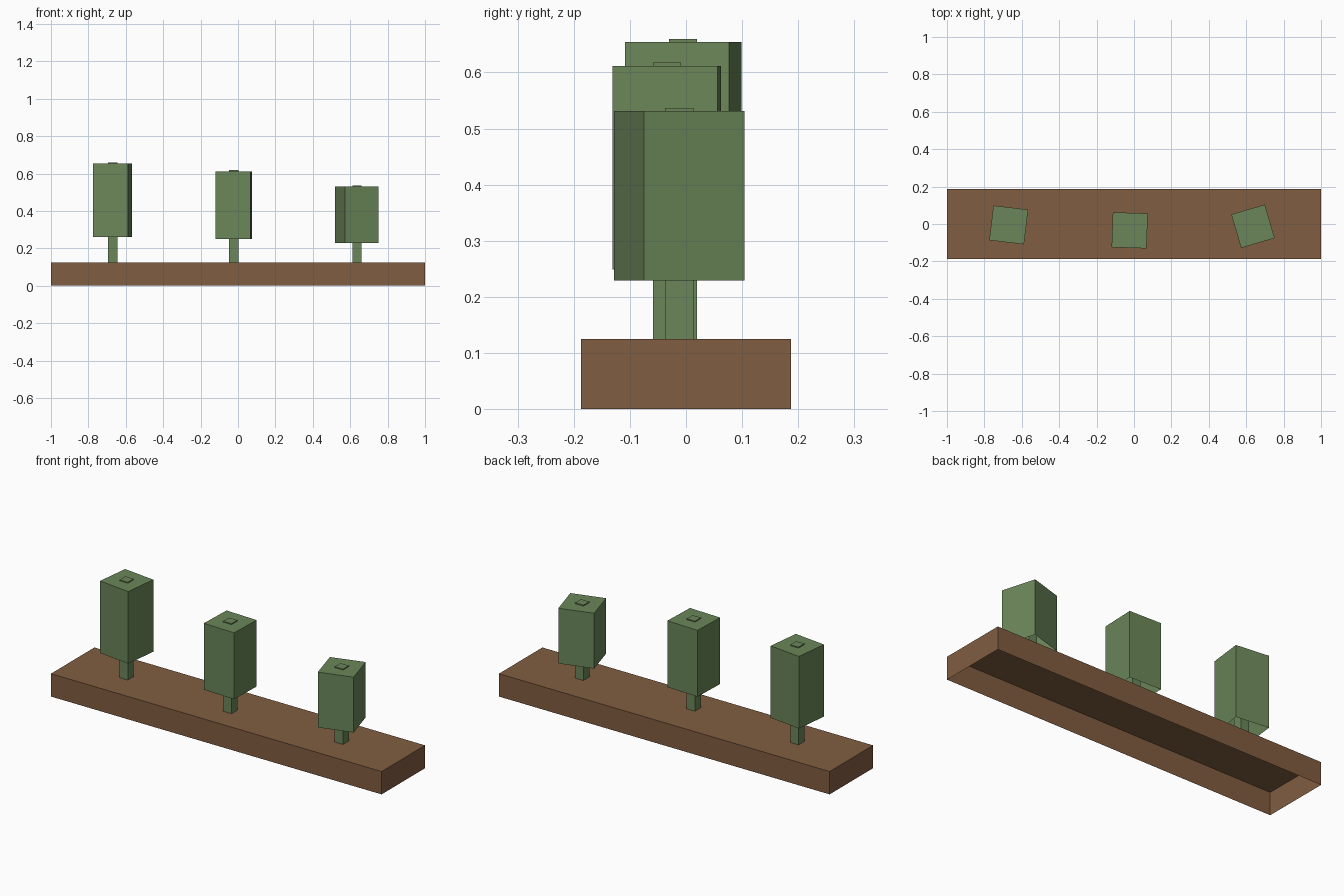
import bpy
import bmesh
from math import radians
from mathutils import Matrix

cube = bpy.data.objects.get("Cube")
if cube:
    bpy.data.objects.remove(cube, do_unlink=True)


def make_material(name, rgb):
    mat = bpy.data.materials.new(name)
    mat.use_nodes = True
    mat.diffuse_color = (*rgb, 1)
    mat.node_tree.nodes["Principled BSDF"].inputs["Base Color"].default_value = (*rgb, 1)
    return mat


def open_box(name, mat, centre, size, bottom, top, turn=0):
    """Box with sides and a top, but no underside."""
    bm = bmesh.new()
    bmesh.ops.create_cube(bm, size=1)
    below = [f for f in bm.faces if f.normal.z < -0.5]
    bmesh.ops.delete(bm, geom=below, context="FACES_ONLY")
    bm.transform(Matrix.Diagonal((*size, top - bottom, 1)))
    mesh = bpy.data.meshes.new(name)
    bm.to_mesh(mesh)
    bm.free()
    mesh.materials.append(mat)
    obj = bpy.data.objects.new(name, mesh)
    obj.location = (*centre, (bottom + top) / 2)
    obj.rotation_euler.z = radians(turn)
    bpy.context.collection.objects.link(obj)
    return obj


soil = make_material("soil brown", (0.22, 0.11, 0.053))
leaf = make_material("leaf green", (0.145, 0.24, 0.1))

# Hollow planter bed
BED_TOP = 0.125
open_box("planter_bed", soil, (0, 0), (2, 0.375), 0, BED_TOP)

# Bushes: name, centre, crown bottom, crown top, crown turn
bushes = [
    ("tall", (-0.67, -0.005), 0.26, 0.654, -6.8),
    ("middle", (-0.023, -0.034), 0.249, 0.612, -2),
    ("short", (0.636, -0.012), 0.229, 0.5315, 16.4),
]
for name, centre, low, high, turn in bushes:
    # Straight stem runs through the crown and shows just above it
    open_box(name + "_stem", leaf, centre, (0.05, 0.05), BED_TOP, high + 0.0055)
    open_box(name + "_crown", leaf, centre, (0.187, 0.187), low, high, turn)
